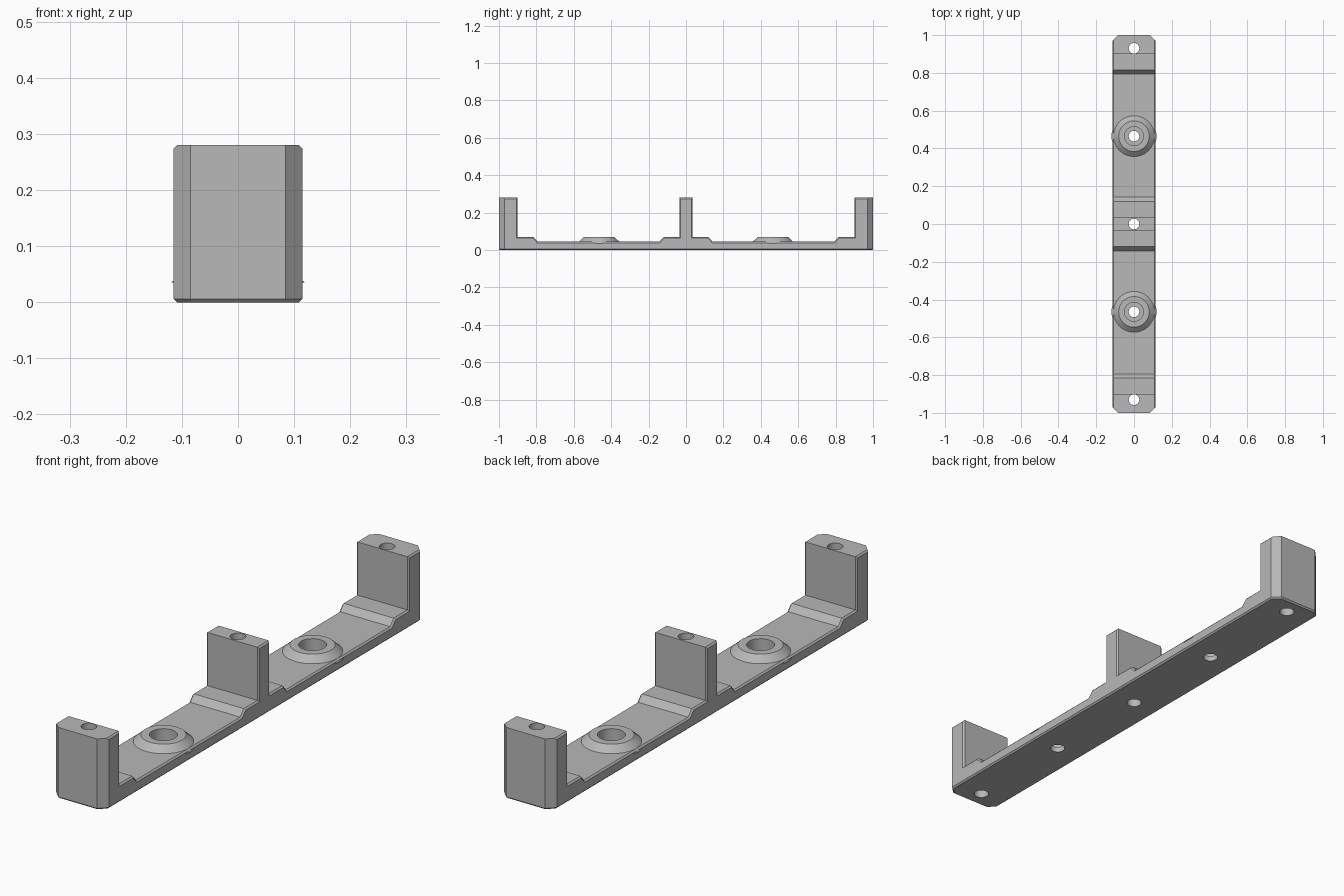
import bpy, bmesh, math
from mathutils import Vector

if "Cube" in bpy.data.objects:
    bpy.data.objects.remove(bpy.data.objects["Cube"], do_unlink=True)

HALF_W, BASE, STEP, TOP = 0.115, 0.045, 0.07, 0.28
CORNER, EDGE = 0.03, 0.006
BOSS_Y, END_Y = 0.465, 0.93

grey = bpy.data.materials.new("plain grey")
grey.use_nodes = True
grey.diffuse_color = (0.48, 0.48, 0.48, 1)
grey.node_tree.nodes["Principled BSDF"].inputs["Base Color"].default_value = grey.diffuse_color


def make_object(name, bm):
    bmesh.ops.recalc_face_normals(bm, faces=bm.faces)
    mesh = bpy.data.meshes.new(name)
    bm.to_mesh(mesh)
    bm.free()
    mesh.materials.append(grey)
    obj = bpy.data.objects.new(name, mesh)
    bpy.context.collection.objects.link(obj)
    return obj


def cone(name, y, z0, z1, r0, r1):
    bm = bmesh.new()
    bmesh.ops.create_cone(bm, cap_ends=True, segments=48, radius1=r0, radius2=r1, depth=z1 - z0)
    bmesh.ops.translate(bm, verts=bm.verts, vec=(0, y, (z0 + z1) / 2))
    return make_object(name, bm)


def combine(target, tool, operation):
    mod = target.modifiers.new(operation, 'BOOLEAN')
    mod.operation, mod.object, mod.solver = operation, tool, 'EXACT'
    bpy.context.view_layer.objects.active = target
    bpy.ops.object.modifier_apply(modifier=mod.name)
    bpy.data.objects.remove(tool, do_unlink=True)


# Side profile of the rail with its three posts, mirrored about the middle
half = [(0.035, TOP), (0.035, STEP), (0.12, STEP), (0.142, BASE),
        (0.793, BASE), (0.815, STEP), (0.9, STEP), (0.9, TOP), (1, TOP), (1, 0)]
profile = half + [(-y, z) for y, z in reversed(half)]
bm = bmesh.new()
face = bm.faces.new([bm.verts.new((-HALF_W, y, z)) for y, z in profile])
extruded = bmesh.ops.extrude_face_region(bm, geom=[face])["geom"]
bmesh.ops.translate(bm, vec=(2 * HALF_W, 0, 0),
                    verts=[v for v in extruded if isinstance(v, bmesh.types.BMVert)])

# Cut the four upright corners
for sx in (-1, 1):
    for sy in (-1, 1):
        cut = bmesh.ops.bisect_plane(
            bm, geom=bm.verts[:] + bm.edges[:] + bm.faces[:], clear_outer=True,
            plane_co=(sx * HALF_W, sy * (1 - CORNER), 0), plane_no=Vector((sx, sy, 0)))
        rim = [e for e in cut["geom_cut"] if isinstance(e, bmesh.types.BMEdge)]
        bmesh.ops.contextual_create(bm, geom=rim)
bmesh.ops.recalc_face_normals(bm, faces=bm.faces)

# Thin chamfer along both sides and around the underside
edges = []
for e in bm.edges:
    normals = [f.normal for f in e.link_faces]
    side = any(abs(n.x) > 0.99 for n in normals)
    under = any(n.z < -0.99 for n in normals)
    upright_corner = any(abs(n.x) > 0.5 and abs(n.y) > 0.5 for n in normals)
    if under or (side and not upright_corner):
        edges.append(e)
bmesh.ops.bevel(bm, geom=edges, offset=EDGE, offset_type='OFFSET', segments=1, affect='EDGES')
rail = make_object("mounting_rail", bm)

# Tapered bosses with counterbored holes
for y in (-BOSS_Y, BOSS_Y):
    combine(rail, cone("boss", y, BASE - 0.01, STEP, 0.119, 0.081), 'UNION')
    combine(rail, cone("counterbore", y, 0.022, 0.1, 0.05, 0.05), 'DIFFERENCE')
    combine(rail, cone("boss_hole", y, -0.1, 0.1, 0.028, 0.028), 'DIFFERENCE')

# Long holes through the posts
for y in (-END_Y, 0, END_Y):
    combine(rail, cone("post_hole", y, -0.1, 0.4, 0.028, 0.028), 'DIFFERENCE')

bpy.ops.object.select_all(action='DESELECT')
rail.select_set(True)
bpy.context.view_layer.objects.active = rail
bpy.ops.object.shade_smooth_by_angle(angle=math.radians(25))
